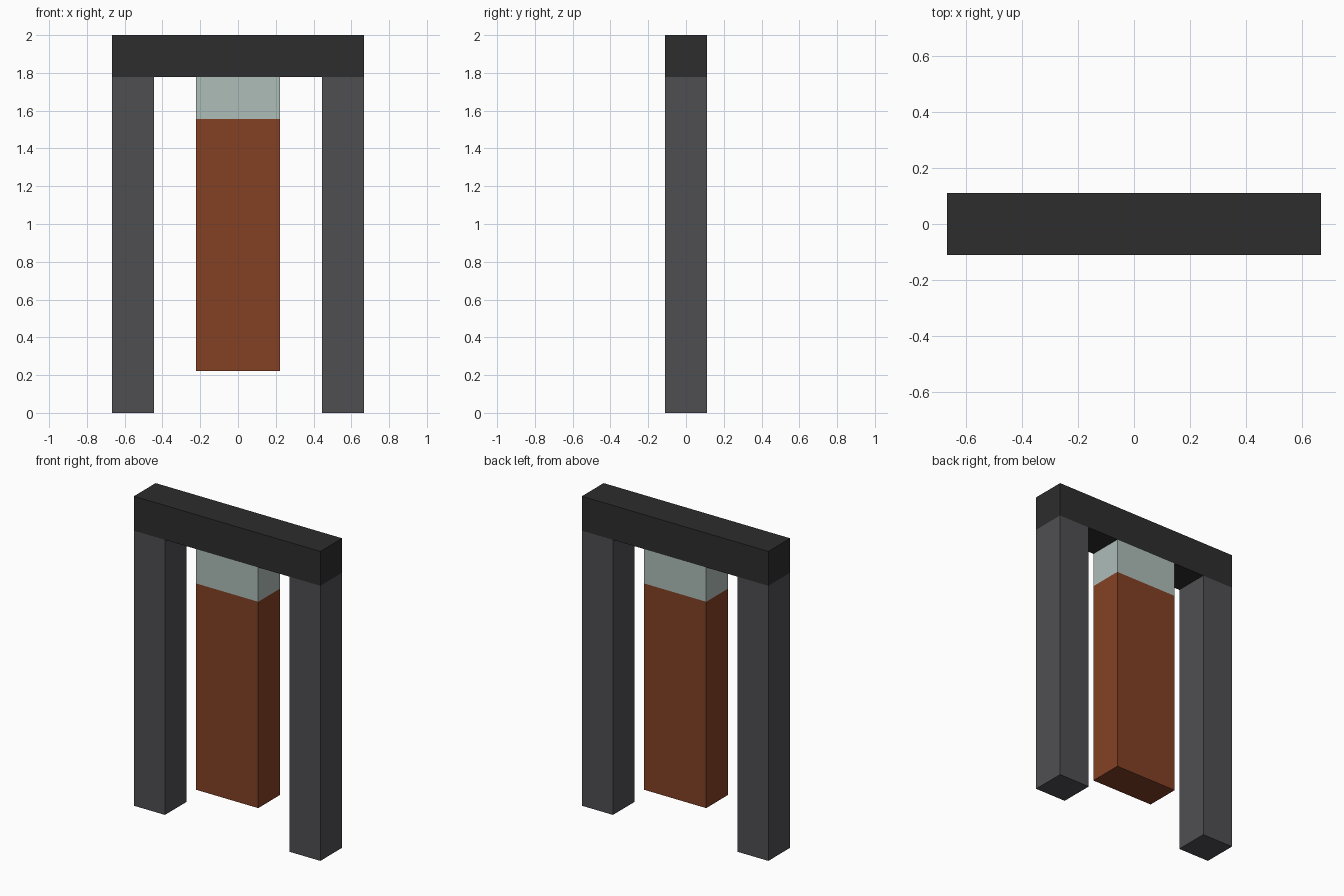
import bpy
import bmesh

cube = bpy.data.objects.get("Cube")
if cube:
    bpy.data.objects.remove(cube, do_unlink=True)

U = 2 / 9  # the whole frame follows one square module


def material(name, rgb):
    """Flat material from display colour values, stored as linear."""
    linear = [((c / 255 + 0.055) / 1.055) ** 2.4 for c in rgb]
    mat = bpy.data.materials.new(name)
    mat.use_nodes = True
    mat.diffuse_color = (*linear, 1)
    bsdf = mat.node_tree.nodes["Principled BSDF"]
    bsdf.inputs["Base Color"].default_value = (*linear, 1)
    bsdf.inputs["Roughness"].default_value = 0.9
    return mat


def box(name, x, z, size_x, size_z, *mats):
    """Box one module deep, with its base at height z (in modules)."""
    bm = bmesh.new()
    bmesh.ops.create_cube(bm, size=1)
    bmesh.ops.scale(bm, vec=(size_x * U, U, size_z * U), verts=bm.verts)
    bmesh.ops.translate(bm, vec=(x * U, 0, (z + size_z / 2) * U), verts=bm.verts)
    mesh = bpy.data.meshes.new(name)
    bm.to_mesh(mesh)
    bm.free()
    for mat in mats:
        mesh.materials.append(mat)
    obj = bpy.data.objects.new(name, mesh)
    bpy.context.collection.objects.link(obj)
    return obj


black = material("charcoal black", (45, 45, 45))
grey = material("dark grey", (79, 78, 82))
brown = material("rust brown", (131, 65, 36))
pale = material("pale grey green", (173, 189, 185))

# Frame: two posts under a crossbeam
for side, x in (("left", 2.5), ("right", -2.5)):
    box(f"{side}_post", x, 0, 1, 8, grey)
box("crossbeam", 0, 8, 6, 1, black)

# Hanging block, cut so that its top band is pale
block = box("hanging_block", 0, 1, 2, 7, brown, pale)
band = 7 * U
bm = bmesh.new()
bm.from_mesh(block.data)
bmesh.ops.bisect_plane(bm, geom=bm.verts[:] + bm.edges[:] + bm.faces[:],
                       plane_co=(0, 0, band), plane_no=(0, 0, 1))
for face in bm.faces:
    face.material_index = int(face.calc_center_median().z > band)
bm.to_mesh(block.data)
bm.free()
